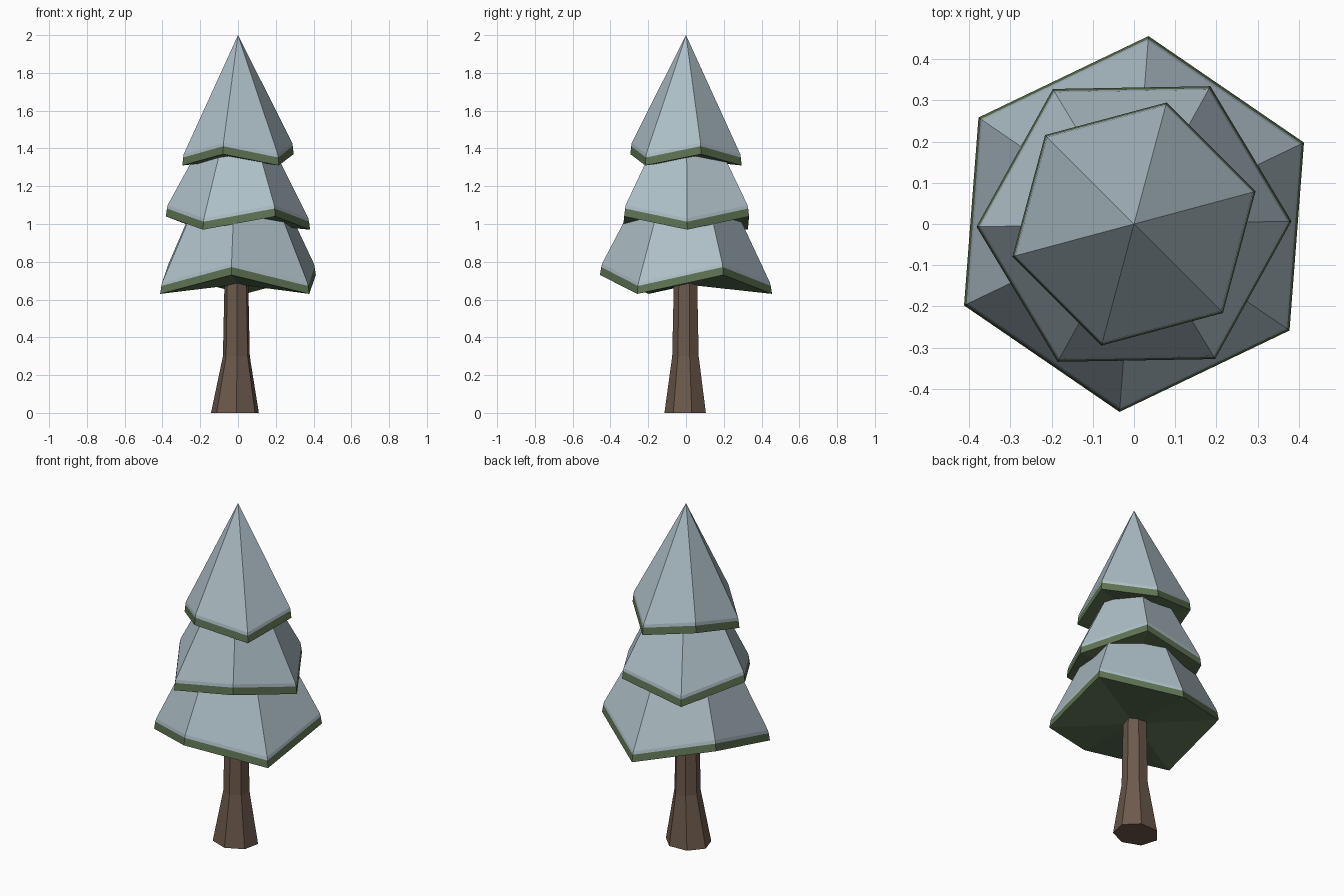
import bpy, bmesh
from math import sin, cos, radians

if "Cube" in bpy.data.objects:
    bpy.data.objects.remove(bpy.data.objects["Cube"])


def material(name, rgb):
    m = bpy.data.materials.new(name)
    m.diffuse_color = (*rgb, 1)
    m.use_nodes = True
    m.node_tree.nodes["Principled BSDF"].inputs["Base Color"].default_value = m.diffuse_color
    return m


snow = material("snow", (0.42, 0.52, 0.57))
green = material("needles", (0.11, 0.17, 0.085))
bark = material("bark", (0.15, 0.10, 0.07))


def stack(name, rings, bottom, top, mats, snow_from=None):
    """Join rings of points with quads, closed by a fan at each end."""
    bm = bmesh.new()
    loops = [[bm.verts.new(p) for p in ring] for ring in rings]
    n = len(loops[0])
    lo, hi = bm.verts.new(bottom), bm.verts.new(top)
    for i in range(n):
        j = (i + 1) % n
        bm.faces.new((lo, loops[0][j], loops[0][i]))
        for k, (a, b) in enumerate(zip(loops, loops[1:])):
            f = bm.faces.new((a[i], a[j], b[j], b[i]))
            f.material_index = int(snow_from is not None and k >= snow_from)
        f = bm.faces.new((loops[-1][i], loops[-1][j], hi))
        f.material_index = int(snow_from is not None)
    bmesh.ops.recalc_face_normals(bm, faces=bm.faces)
    me = bpy.data.meshes.new(name)
    bm.to_mesh(me)
    bm.free()
    for m in mats:
        me.materials.append(m)
    ob = bpy.data.objects.new(name, me)
    bpy.context.collection.objects.link(ob)
    return ob


def tier(name, radius, angle, low, high, apex):
    """Six-sided snowy cone whose rim corners alternate high and low."""
    def ring(scale, dz):
        return [(radius * scale * cos(radians(angle + 60 * i)),
                 radius * scale * sin(radians(angle + 60 * i)),
                 (low if i % 2 else high) + dz) for i in range(6)]
    rings = [ring(1, -0.06), ring(0.985, -0.018), ring(0.975, 0)]
    stack(name, rings, (0, 0, (low + high) / 2 - 0.06), (0, 0, apex),
          (green, snow), snow_from=1)


# Snow-covered branch tiers; angle is that of a high corner
tier("lower_branches", 0.457, 25.6, 0.69, 0.79, 1.64)
tier("middle_branches", 0.382, 61, 1.03, 1.10, 1.78)
tier("upper_branches", 0.305, 15, 1.37, 1.43, 2.0)

# Seven-sided trunk with a flared foot
trunk_rings = []
for z, r, cx, sy in ((0, 0.13, -0.015, 0.88), (0.3, 0.073, -0.008, 1), (0.72, 0.064, -0.008, 1)):
    trunk_rings.append([(cx + r * cos(radians(15.4 + 360 / 7 * i)),
                         r * sy * sin(radians(15.4 + 360 / 7 * i)), z) for i in range(7)])
stack("trunk", trunk_rings, (-0.015, 0, 0), (-0.008, 0, 0.72), (bark,))
